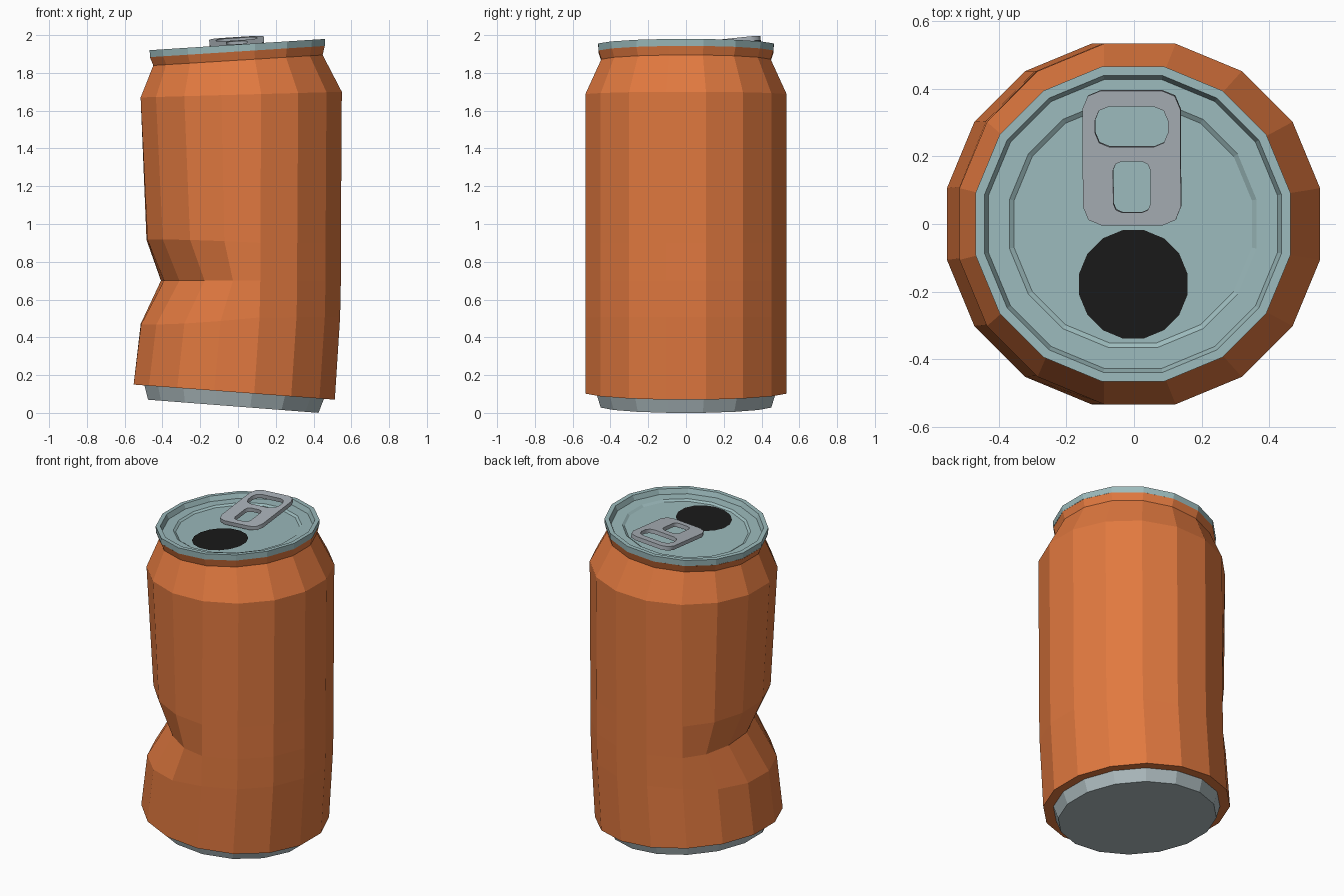
import bpy, bmesh
from math import cos, sin, pi, atan, radians

if "Cube" in bpy.data.objects:
    bpy.data.objects.remove(bpy.data.objects["Cube"])

SIDES = 16
DENT_DIR = radians(22.5)                      # direction the dent pushes towards
DENT_FALLOFF = [1.0, 0.87, 0.52, 0.0]         # by vertex steps from the dent centre
TILT = 0.064                                  # sideways slope of the lid


def material(name, rgb):
    m = bpy.data.materials.new(name)
    m.diffuse_color = (*rgb, 1)
    m.use_nodes = True
    m.node_tree.nodes["Principled BSDF"].inputs["Base Color"].default_value = m.diffuse_color
    return m


ORANGE = material("orange_paint", (0.75, 0.19, 0.05))
LID = material("lid_metal", (0.33, 0.49, 0.50))
BASE = material("base_metal", (0.42, 0.50, 0.52))
TAB = material("tab_metal", (0.40, 0.44, 0.48))
BLACK = material("black", (0.01, 0.01, 0.01))


def stack(name, rings, mat, cap_bottom=False, cap_top=False, cy=0.0):
    """Skin tilted rings: (radius, centre x, centre z, slope, dent push, dent lift)."""
    bm = bmesh.new()
    loops = []
    for r, cx, cz, slope, push, lift in rings:
        loop = []
        for k in range(SIDES):
            a = (k + 0.5) * 2 * pi / SIDES
            steps = int(abs(k - 8.5))         # dent centre lies at 202.5 degrees on vertex grid
            f = DENT_FALLOFF[steps] if steps < 4 else 0.0
            x, y = r * cos(a), r * sin(a)
            loop.append(bm.verts.new((cx + x + f * push * cos(DENT_DIR),
                                      cy + y + f * push * sin(DENT_DIR),
                                      cz + slope * x + f * lift)))
        loops.append(loop)
    for lo, hi in zip(loops, loops[1:]):
        for k in range(SIDES):
            n = (k + 1) % SIDES
            bm.faces.new((lo[k], lo[n], hi[n], hi[k]))
    if cap_bottom:
        bm.faces.new(loops[0][::-1])
    if cap_top:
        bm.faces.new(loops[-1])
    me = bpy.data.meshes.new(name)
    bm.to_mesh(me)
    bm.free()
    me.materials.append(mat)
    ob = bpy.data.objects.new(name, me)
    bpy.context.collection.objects.link(ob)
    return ob


# Painted can wall with the crushed dent
stack("can_body", [
    (0.480, -0.020, 0.110, -0.075, 0, 0),
    (0.543, -0.020, 0.110, -0.075, 0, 0),
    (0.543, 0.008, 0.505, 0.005, 0.012, -0.035),
    (0.543, 0.012, 0.700, 0.0, 0.140, 0.0),
    (0.543, 0.012, 0.900, 0.0, 0.045, 0.018),
    (0.543, 0.017, 1.685, 0.028, 0, 0),
    (0.457, 0.000, 1.867, 0.062, 0, 0),
    (0.472, -0.004, 1.913, TILT, 0, 0),
], ORANGE)

# Bare metal foot
stack("can_base", [
    (0.460, -0.025, 0.035, -0.077, 0, 0),
    (0.485, -0.020, 0.112, -0.075, 0, 0),
], BASE, cap_bottom=True)

# Rim, inner wall and sunken lid panel
stack("lid", [(r, -0.003, z, TILT, 0, 0) for r, z in (
    (0.472, 1.913), (0.474, 1.950), (0.447, 1.950),
    (0.435, 1.920), (0.372, 1.920), (0.358, 1.910))], LID, cap_top=True)

# Drinking hole
stack("mouth_opening", [(0.163, -0.002, 1.914, TILT, 0, 0)], BLACK,
      cap_top=True, cy=-0.178)


# Pull tab: plate outline with two rounded openings
def rounded_rect(x0, x1, y0, y1, r, n=3):
    pts = []
    corners = ((x1 - r, y1 - r), (x0 + r, y1 - r), (x0 + r, y0 + r), (x1 - r, y0 + r))
    for q, (cx, cy) in enumerate(corners):
        for i in range(n):
            a = (q + i / (n - 1)) * pi / 2
            pts.append((cx + r * cos(a), cy + r * sin(a)))
    return pts


curve = bpy.data.curves.new("pull_tab", 'CURVE')
curve.dimensions = '2D'
curve.fill_mode = 'BOTH'
curve.extrude = 0.0125
for outline in (rounded_rect(-0.145, 0.145, -0.003, 0.397, 0.055),
                rounded_rect(-0.108, 0.108, 0.230, 0.350, 0.042),
                rounded_rect(-0.055, 0.055, 0.035, 0.187, 0.026)):
    s = curve.splines.new('POLY')
    s.points.add(len(outline) - 1)
    for p, (x, y) in zip(s.points, outline):
        p.co = (x, y, 0, 1)
    s.use_cyclic_u = True
curve.materials.append(TAB)
tab = bpy.data.objects.new("pull_tab", curve)
bpy.context.collection.objects.link(tab)
tab.location = (-0.005, 0, 1.936)
tab.rotation_euler = (atan(0.105), -atan(TILT), 0)
bpy.context.view_layer.objects.active = tab
tab.select_set(True)
bpy.ops.object.convert(target='MESH')
